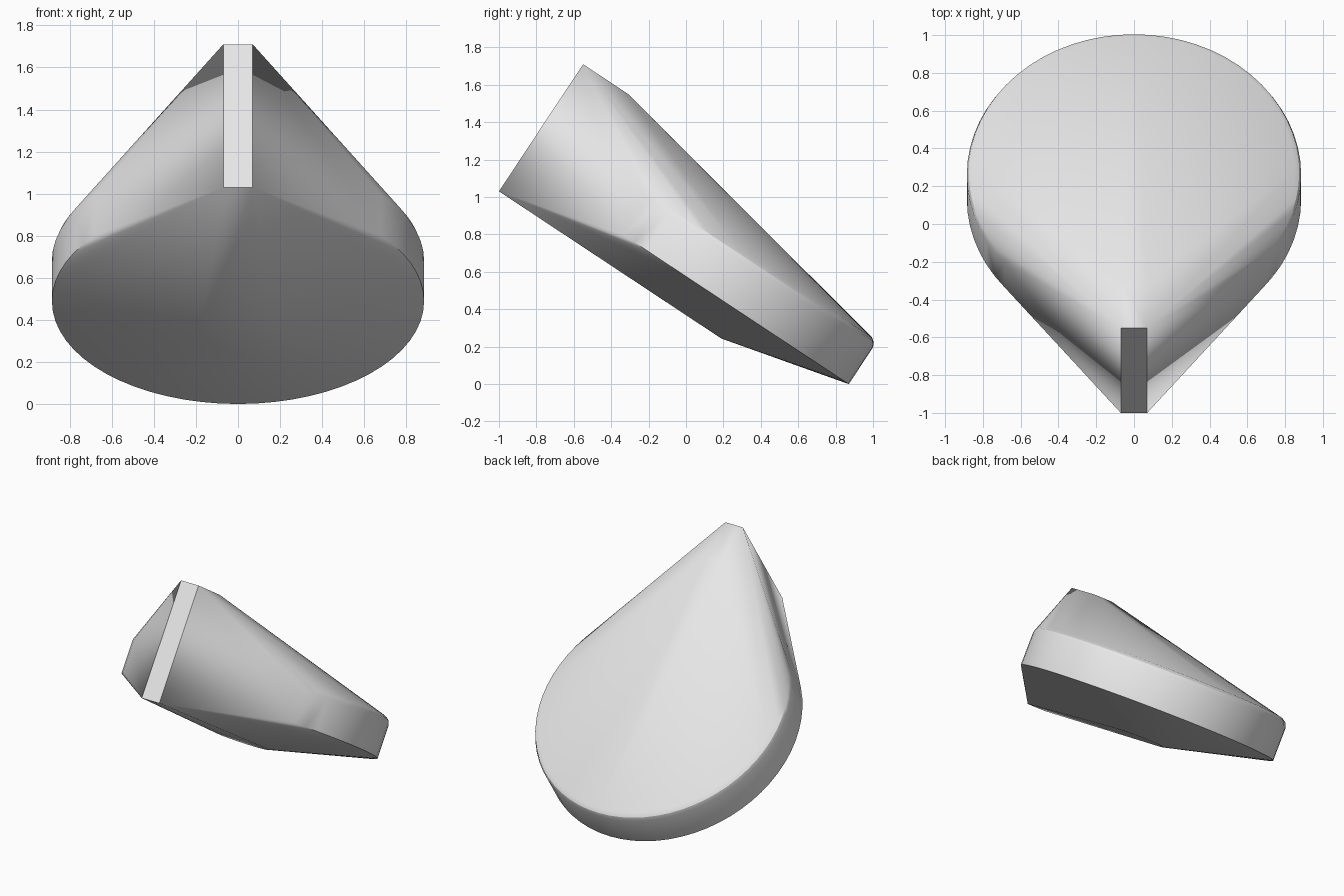
import bpy, bmesh, math
from mathutils import Vector

if "Cube" in bpy.data.objects:
    bpy.data.objects.remove(bpy.data.objects["Cube"])

# tilted frame: u runs from the tip along the body, n is its thickness
U = Vector((0, 0.834, -0.552))
N = Vector((0, 0.552, 0.834))
TIP = Vector((0, -1.0, 1.03))
CENTRE_U = 1.243
HALF_TIP = 0.07

bm = bmesh.new()


def point(x, u, n):
    bm.verts.new(TIP + Vector((x, 0, 0)) + U * u + N * n)


def ring(radius, n, sides=64):
    for i in range(sides):
        a = 2 * math.pi * i / sides
        point(radius * math.sin(a), CENTRE_U + radius * math.cos(a), n)


# narrow tip: front strip and short flat ridge
for x in (-HALF_TIP, HALF_TIP):
    point(x, 0, 0)
    point(x, 0, 0.815)
    point(x, 0.288, 0.815)

# round end: small base disc, rim band and rounded upper edge
ring(0.183, 0.0)
ring(0.885, 0.173)
ring(0.885, 0.405)
ring(0.875, 0.431)
ring(0.850, 0.450)

# wrap everything in one convex skin
hull = bmesh.ops.convex_hull(bm, input=bm.verts[:])
spare = {g for g in hull["geom_interior"] + hull["geom_unused"]
         if isinstance(g, bmesh.types.BMVert)}
bmesh.ops.delete(bm, geom=list(spare), context='VERTS')
bmesh.ops.dissolve_limit(bm, angle_limit=math.radians(0.2),
                         verts=bm.verts[:], edges=bm.edges[:])
bmesh.ops.recalc_face_normals(bm, faces=bm.faces[:])

mesh = bpy.data.meshes.new("teardrop_body")
bm.to_mesh(mesh)
bm.free()
body = bpy.data.objects.new("teardrop_body", mesh)
bpy.context.collection.objects.link(body)

grey = bpy.data.materials.new("light_grey")
grey.diffuse_color = (0.8, 0.8, 0.8, 1)
grey.use_nodes = True
grey.node_tree.nodes["Principled BSDF"].inputs["Base Color"].default_value = grey.diffuse_color
mesh.materials.append(grey)

bpy.context.view_layer.objects.active = body
body.select_set(True)
bpy.ops.object.shade_smooth_by_angle(angle=math.radians(30))
